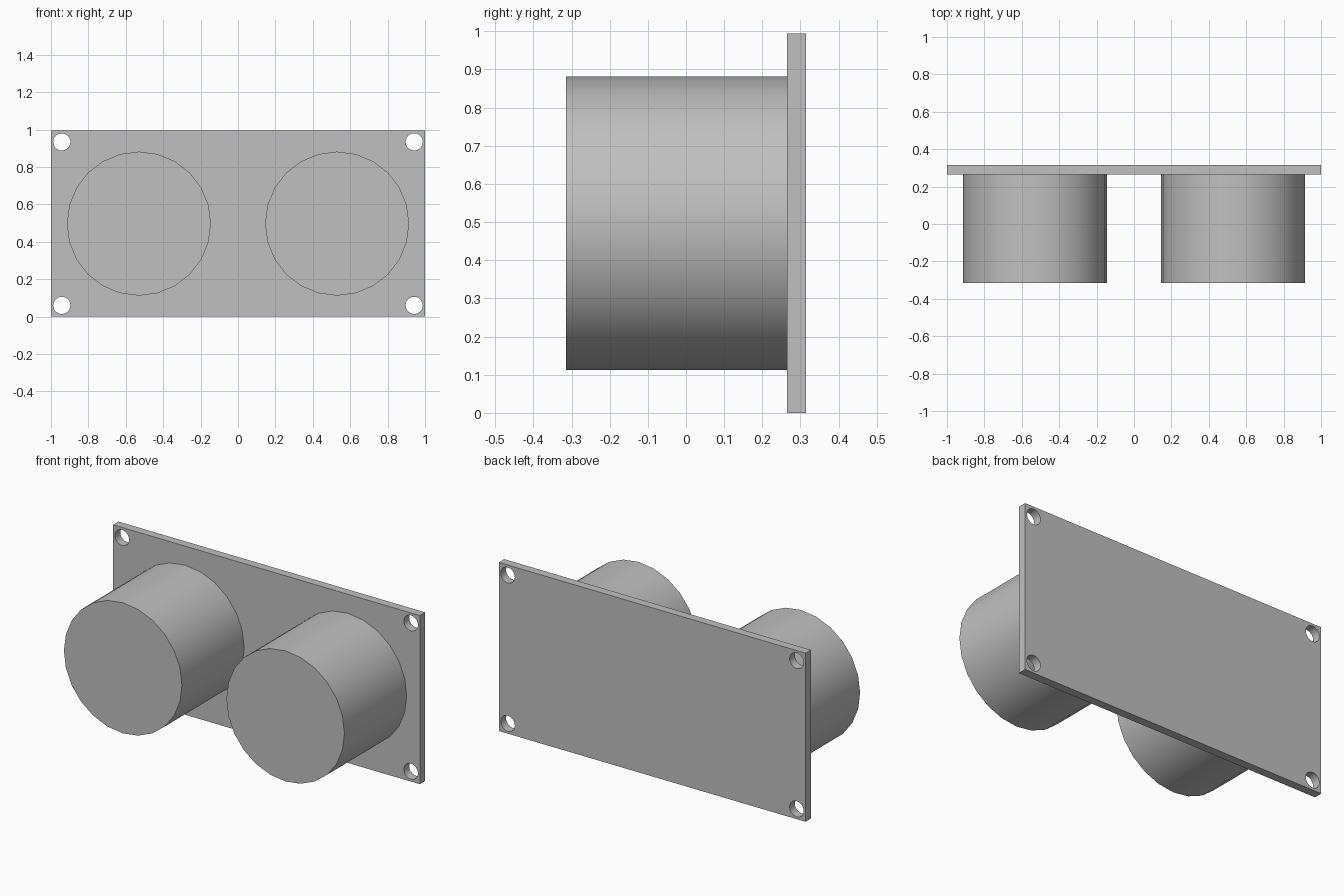
import bpy
from math import radians

cube = bpy.data.objects.get("Cube")
if cube:
    bpy.data.objects.remove(cube, do_unlink=True)

WIDTH, HEIGHT = 2.0, 0.994
FRONT, PLATE_FRONT, BACK = -0.315, 0.265, 0.315
MID_Z = HEIGHT / 2

grey = bpy.data.materials.new("light_grey")
grey.use_nodes = True
colour = (0.53, 0.53, 0.53, 1)
grey.diffuse_color = colour
grey.node_tree.nodes["Principled BSDF"].inputs["Base Color"].default_value = colour


def cylinder(name, x, z, radius, y0, y1):
    """Cylinder lying along y from y0 to y1."""
    bpy.ops.mesh.primitive_cylinder_add(
        vertices=24, radius=radius, depth=y1 - y0,
        location=(x, (y0 + y1) / 2, z), rotation=(radians(90), 0, 0))
    obj = bpy.context.object
    obj.name = name
    obj.data.materials.append(grey)
    return obj


# Mounting plate
bpy.ops.mesh.primitive_cube_add(size=1, location=(0, (PLATE_FRONT + BACK) / 2, MID_Z))
plate = bpy.context.object
plate.name = "mounting_plate"
plate.scale = (WIDTH, BACK - PLATE_FRONT, HEIGHT)
bpy.ops.object.transform_apply(location=False, rotation=False, scale=True)
plate.data.materials.append(grey)

# Screw holes in the four corners
for sx in (-1, 1):
    for sz in (-1, 1):
        cutter = cylinder("hole_cutter", sx * 0.942, MID_Z + sz * 0.437, 0.046,
                          PLATE_FRONT - 0.1, BACK + 0.1)
        cutter.hide_render = True
        bpy.context.view_layer.objects.active = plate
        hole = plate.modifiers.new("screw_hole", 'BOOLEAN')
        hole.operation = 'DIFFERENCE'
        hole.solver = 'EXACT'
        hole.object = cutter
        bpy.ops.object.modifier_apply(modifier=hole.name)
        bpy.data.objects.remove(cutter, do_unlink=True)

# Two drums on the front of the plate
drums = [cylinder(side + "_drum", x, MID_Z, 0.385, FRONT, PLATE_FRONT + 0.01)
         for side, x in (("left", 0.53), ("right", -0.53))]

# Smooth the round walls, keep the rims sharp
bpy.ops.object.select_all(action='DESELECT')
for obj in drums + [plate]:
    obj.select_set(True)
bpy.context.view_layer.objects.active = plate
bpy.ops.object.shade_smooth_by_angle(angle=radians(30))
